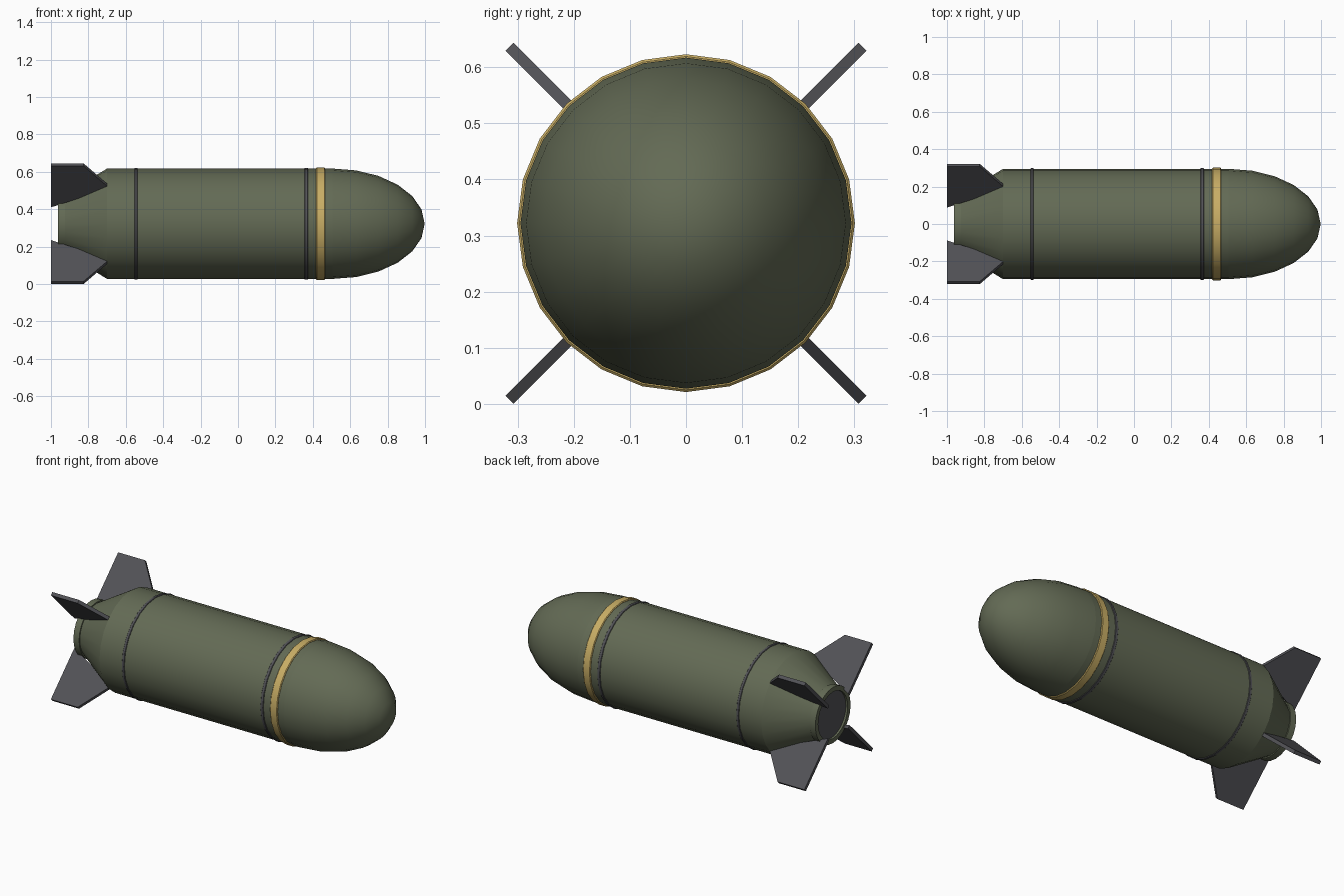
import bpy, bmesh
from math import sin, cos, pi, radians
from mathutils import Matrix

if "Cube" in bpy.data.objects:
    bpy.data.objects.remove(bpy.data.objects["Cube"])

AXIS_Z = 0.322   # height of the long axis
SIDES = 24
R = 0.295        # body radius


def material(name, rgb):
    m = bpy.data.materials.new(name)
    m.diffuse_color = (*rgb, 1)
    m.use_nodes = True
    m.node_tree.nodes["Principled BSDF"].inputs["Base Color"].default_value = m.diffuse_color
    return m


green = material("olive_green", (0.125, 0.145, 0.09))
dark = material("dark_grey", (0.085, 0.085, 0.095))
gold = material("gold_yellow", (0.58, 0.42, 0.13))


def finish(bm, name, mat, smooth=True):
    bmesh.ops.recalc_face_normals(bm, faces=bm.faces)
    me = bpy.data.meshes.new(name)
    bm.to_mesh(me)
    bm.free()
    ob = bpy.data.objects.new(name, me)
    bpy.context.collection.objects.link(ob)
    me.materials.append(mat)
    if smooth:
        bpy.ops.object.select_all(action='DESELECT')
        ob.select_set(True)
        bpy.context.view_layer.objects.active = ob
        bpy.ops.object.shade_smooth_by_angle(angle=radians(29))
    return ob


def lathe(name, profile, mat):
    """Revolve (x, radius) points around the long axis."""
    bm = bmesh.new()
    rings = []
    for x, r in profile:
        n = SIDES if r > 0 else 1
        rings.append([bm.verts.new((x, r * cos(2 * pi * i / SIDES),
                                    AXIS_Z + r * sin(2 * pi * i / SIDES)))
                      for i in range(n)])
    for a, b in zip(rings, rings[1:]):
        for i in range(SIDES):
            j = (i + 1) % SIDES
            quad = [a[i % len(a)], a[j % len(a)], b[j % len(b)], b[i % len(b)]]
            bm.faces.new(list(dict.fromkeys(quad)))
    return finish(bm, name, mat)


def band(name, x0, x1, r, mat, bevel=0.004):
    lathe(name, [(x0, R - 0.01), (x0, r - bevel), (x0 + bevel, r),
                 (x1 - bevel, r), (x1, r - bevel), (x1, R - 0.01)], mat)


# Main cylinder and half-ellipsoid nose
lathe("body", [(-0.70, 0), (-0.70, R), (0.505, R), (0.505, 0)], green)
lathe("nose", [(0.505 + 0.493 * sin(k * pi / 12),
                R * cos(k * pi / 12) if k < 6 else 0) for k in range(7)], green)

# Tapered tail with a rim and a recessed dark end plate
lathe("tail_cone", [(-0.70, R), (-0.925, 0.158), (-0.925, 0.165), (-0.962, 0.165),
                    (-0.962, 0.138), (-0.95, 0.138)], green)
lathe("tail_plate", [(-0.95, 0.138), (-0.95, 0)], dark)

# Bands around the body
band("rear_band", -0.553, -0.537, 0.299, dark, 0.002)
band("front_band", 0.355, 0.373, 0.299, dark, 0.002)
band("gold_band", 0.418, 0.466, 0.301, gold)

# Four diagonal fins
FIN = [(-1.0, 0.134), (-1.0, 0.445), (-0.825, 0.445), (-0.70, 0.294), (-0.70, 0.27)]
T = 0.01
for k in range(4):
    bm = bmesh.new()
    face = bm.faces.new([bm.verts.new((x, -T, r)) for x, r in FIN])
    ext = bmesh.ops.extrude_face_region(bm, geom=[face])
    bmesh.ops.translate(bm, vec=(0, 2 * T, 0),
                        verts=[v for v in ext["geom"] if isinstance(v, bmesh.types.BMVert)])
    bm.transform(Matrix.Translation((0, 0, AXIS_Z)) @ Matrix.Rotation(pi / 4 + k * pi / 2, 4, 'X'))
    finish(bm, f"fin_{k + 1}", dark, smooth=False)
